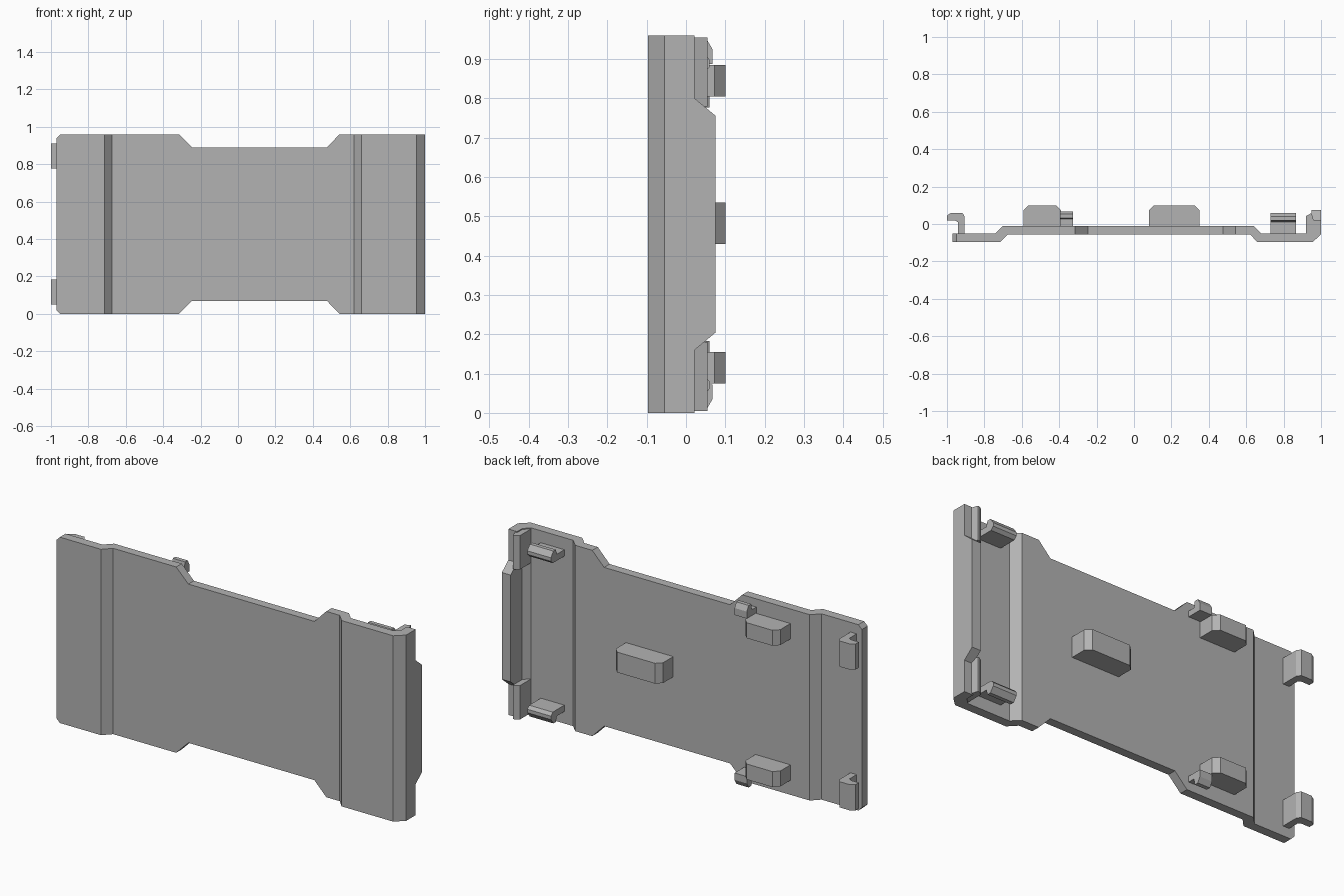
import bpy, bmesh
from mathutils import Vector

cube = bpy.data.objects.get("Cube")
if cube:
    bpy.data.objects.remove(cube, do_unlink=True)

H = 0.96  # panel height

grey = bpy.data.materials.new("plain grey")
grey.use_nodes = True
grey.diffuse_color = (0.45, 0.45, 0.45, 1)
grey.node_tree.nodes["Principled BSDF"].inputs["Base Color"].default_value = (0.45, 0.45, 0.45, 1)


def prism(name, profile, axis, start, end):
    """Extrude a closed 2D profile along x (profile y,z), y (x,z) or z (x,y)."""
    place = {"x": lambda a, b, t: (t, a, b),
             "y": lambda a, b, t: (a, t, b),
             "z": lambda a, b, t: (a, b, t)}[axis]
    bm = bmesh.new()
    face = bm.faces.new([bm.verts.new(place(a, b, start)) for a, b in profile])
    grown = bmesh.ops.extrude_face_region(bm, geom=[face])
    shift = Vector(place(0, 0, end - start))
    bmesh.ops.translate(bm, vec=shift,
                        verts=[g for g in grown["geom"] if isinstance(g, bmesh.types.BMVert)])
    bmesh.ops.recalc_face_normals(bm, faces=bm.faces)
    mesh = bpy.data.meshes.new(name)
    bm.to_mesh(mesh)
    bm.free()
    mesh.materials.append(grey)
    obj = bpy.data.objects.new(name, mesh)
    bpy.context.collection.objects.link(obj)
    return obj


def flip(profile):
    """Mirror a profile's second coordinate about mid height."""
    return [(a, H - b) for a, b in profile]


def cut(target, cutter):
    cutter.hide_render = True
    mod = target.modifiers.new("cut", "BOOLEAN")
    mod.operation = "DIFFERENCE"
    mod.solver = "EXACT"
    mod.object = cutter
    bpy.context.view_layer.objects.active = target
    bpy.ops.object.modifier_apply(modifier=mod.name)
    bpy.data.objects.remove(cutter, do_unlink=True)


# Stepped panel with a folded side wall
panel = prism("panel", [
    (-0.97, -0.097), (-0.715, -0.097), (-0.675, -0.055), (0.62, -0.055),
    (0.66, -0.097), (0.955, -0.097), (1, -0.055), (1, 0.075), (0.95, 0.075),
    (0.95, -0.02), (0.92, -0.05), (0.68, -0.05), (0.64, -0.01),
    (-0.7, -0.01), (-0.74, -0.05), (-0.97, -0.05)], "z", 0, H)

# Waist notches, clipped corners and sloped wall ends, top and bottom
notch = [(-0.415, -0.1), (-0.245, 0.07), (0.475, 0.07), (0.64, -0.1)]
corner = [(-1.02, -0.05), (-0.9, -0.05), (-1.02, 0.07)]
wall_end = [(0.022, -0.1), (0.022, 0.16), (0.1, 0.225), (0.1, -0.1)]
for shape in (lambda p: p, flip):
    cut(panel, prism("notch_cutter", shape(notch), "y", -0.2, 0.2))
    cut(panel, prism("corner_cutter", shape(corner), "y", -0.2, 0.2))
    cut(panel, prism("wall_cutter", shape(wall_end), "x", 0.93, 1.1))


def pad(name, x0, x1, z0, z1):
    c = 0.027
    prism(name, [(x0, -0.02), (x1, -0.02), (x1, 0.1 - c), (x1 - c, 0.1),
                 (x0 + c, 0.1), (x0, 0.1 - c)], "z", z0, z1)


pad("middle_pad", 0.08, 0.35, 0.43, 0.535)

# Profiles of the catches, drawn for the lower end
edge_hook = [(-0.905, -0.06), (-0.905, 0.04), (-0.918, 0.06), (-0.978, 0.06),
             (-1, 0.045), (-1, 0.018), (-0.955, 0.018), (-0.94, 0.008), (-0.94, -0.06)]
wide_clip = [(-0.06, 0.095), (0.045, 0.095), (0.06, 0.08), (0.06, 0.062),
             (0.04, 0.035), (0.02, 0.035), (0.012, 0.062), (-0.06, 0.062)]
small_clip = [(-0.02, 0.072), (0.068, 0.072), (0.068, 0.036), (0.053, 0.01),
              (0.032, 0.01), (0.026, 0.042), (-0.02, 0.042)]
wall_tab = [(0.92, -0.06), (0.96, -0.06), (0.96, 0.022), (0.95, 0.055),
            (0.942, 0.055), (0.92, 0.042)]

for end, shape, level in (("lower", lambda p: p, lambda z: z),
                          ("upper", flip, lambda z: H - z)):
    pad(end + "_pad", -0.59, -0.39, *sorted((level(0.075), level(0.155))))
    prism(end + "_edge_hook", edge_hook, "z", level(0.05), level(0.183))
    prism(end + "_wide_clip", shape(wide_clip), "x", 0.73, 0.865)
    prism(end + "_small_clip", shape(small_clip), "x", -0.395, -0.325)
    prism(end + "_wall_tab", wall_tab, "z", level(0.005), level(0.18))
